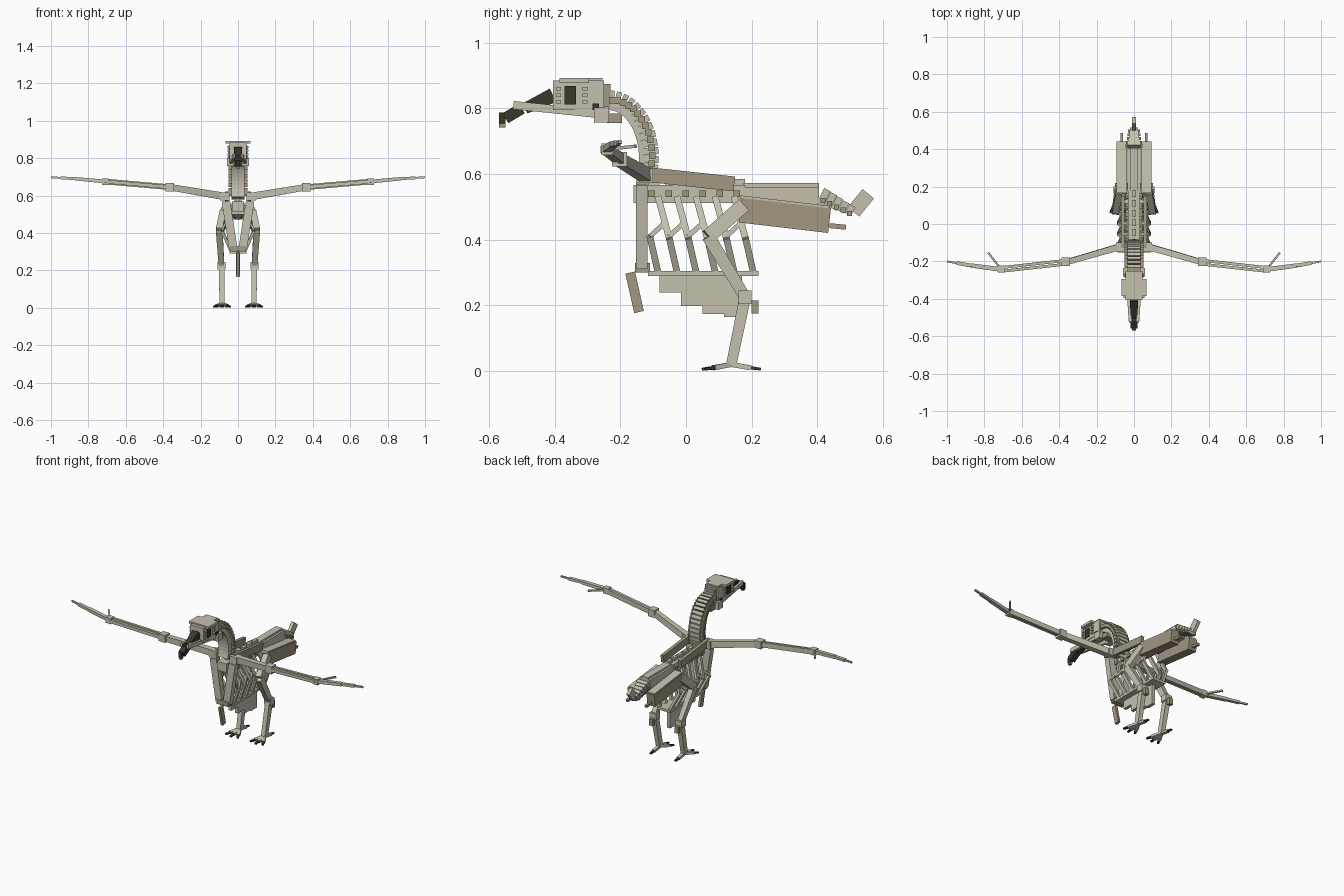
import bpy, bmesh
from math import sin, cos, radians
from mathutils import Vector, Matrix

cube = bpy.data.objects.get("Cube")
if cube:
    bpy.data.objects.remove(cube)


def material(name, *rgb):
    mat = bpy.data.materials.new(name)
    mat.use_nodes = True
    mat.diffuse_color = (*rgb, 1)
    shader = mat.node_tree.nodes["Principled BSDF"]
    shader.inputs["Base Color"].default_value = mat.diffuse_color
    return mat


BONE = material("pale bone", .56, .53, .43)
TAN = material("tan bone", .36, .31, .22)
DARK = material("dark horn", .045, .035, .025)

# Shared bone thicknesses
HAIR, FINE, SLIM, MEDIUM, STOUT, BROAD = .01, .015, .02, .035, .045, .09


def at(x, y, z):
    return Vector((x, y, z))


def out(distance):
    return Vector((distance, 0, 0))


def back(distance):
    return Vector((0, distance, 0))


def up(distance):
    return Vector((0, 0, distance))


def bar(name, start, end, width, height, mat=BONE, taper=1):
    """Four-sided bone between two points; bones off the centre are mirrored."""
    along = (end - start).normalized()
    sideways = back(1) if abs(along.x) > abs(along.y) + abs(along.z) else out(1)
    side = (sideways - along * sideways.dot(along)).normalized()
    over = along.cross(side)
    bm = bmesh.new()
    bmesh.ops.create_cube(bm, size=1)
    for v in bm.verts:
        at_end = v.co.z > 0
        scale = taper if at_end else 1
        centre = end if at_end else start
        v.co = centre + (side * v.co.x * width + over * v.co.y * height) * scale
    bmesh.ops.recalc_face_normals(bm, faces=bm.faces)
    mesh = bpy.data.meshes.new(name)
    bm.to_mesh(mesh)
    bm.free()
    mesh.materials.append(mat)
    ob = bpy.data.objects.new(name, mesh)
    bpy.context.collection.objects.link(ob)
    if start.x > 0:
        ob.modifiers.new("both_sides", 'MIRROR')


def block(name, front, length, width, height, mat=BONE):
    """Level block running back from the centre of its front face."""
    bar(name, front, front + back(length), width, height, mat)


# Skull with brow plate, eye sockets and ear holes
face = at(0, -.405, .84)
block("cranium", face, .155, BROAD, BROAD)
block("brow_plate", face + up(STOUT) + back(SLIM), BROAD, .135, FINE)
block("crown_plate", face + up(STOUT) + back(BROAD), .06, .08, FINE)
rear = face + back(.155)
block("skull_back", rear, SLIM, .07, .07, TAN)
cheek = face + out(STOUT)
block("eye_socket", cheek + back(MEDIUM), MEDIUM, HAIR, .055, DARK)
block("ear_hole", rear + out(STOUT) - back(MEDIUM) - up(MEDIUM), SLIM, HAIR, SLIM, DARK)
for level in (-SLIM, 0, SLIM):
    for setback in (HAIR, BROAD):
        block("socket_stud", cheek + back(setback) + up(level), FINE, SLIM, HAIR)

# Hooked beak and lower jaw
bridge = at(0, -.49, .8)
hook = at(0, -.55, .77)
bar("upper_beak", face, bridge, STOUT, STOUT, DARK, taper=.75)
bar("beak_hook", bridge - back(HAIR), hook, MEDIUM, MEDIUM, DARK)
block("beak_tip", hook - back(SLIM), SLIM, SLIM, MEDIUM, DARK)
block("beak_point", hook - back(SLIM) - up(SLIM), SLIM, FINE, FINE, TAN)
block("nostril_ridge", bridge - back(MEDIUM) + up(HAIR), SLIM, MEDIUM, FINE, DARK)
hinge = at(.04, -.28, .78)
bar("jaw_bar", at(SLIM, -.525, .81), hinge + back(STOUT), FINE, .025)
block("jaw_hinge", hinge, STOUT, MEDIUM, STOUT)
block("jaw_back", at(0, -.24, .77), STOUT, .07, .03, TAN)

# Neck vertebrae on an elliptical arc
def neck_point(degrees):
    return at(0, -.235 + .122 * cos(radians(degrees)), .65 + .175 * sin(radians(degrees)))


turn = 8
for degrees in range(90, -20, -turn):
    start, end = neck_point(degrees), neck_point(degrees - turn)
    bar("neck_vertebra", start, start.lerp(end, .9), .07, .06)
    block("neck_process", start + out(.04), SLIM, SLIM, SLIM, TAN)

# Spine, shoulder blades and pelvis
spine = at(0, -.16, .54)
block("spine", spine, .34, .065, .055)
for i in range(6):
    joint = spine + back(STOUT + i * .052)
    block("spine_process", joint + out(MEDIUM), SLIM, SLIM, SLIM, TAN)
    block("spine_ridge", joint + up(MEDIUM), MEDIUM, SLIM, SLIM)
bar("shoulder_blade", at(.06, -.13, .6), at(.06, .147, .57), SLIM, STOUT, TAN)
rump = at(0, .175, .53)
block("pelvis_ridge", rump, .23, .07, .06)
block("pelvis_cap", rump + up(MEDIUM), .23, STOUT, FINE)
pelvis, pelvis_end = at(.065, .165, .49), at(.065, .437, .458)
bar("pelvis_side", pelvis, pelvis_end, .055, .075, TAN)
bar("pelvis_plate", pelvis + up(.04), pelvis_end + up(.04), .05, HAIR)
bar("pelvis_spur", pelvis_end - up(FINE), pelvis_end + back(.05) - up(SLIM), FINE, FINE, TAN)

# Shrinking tail vertebrae and end plate
tail = at(0, .41, .535)
step = at(0, SLIM, -HAIR)
for i in range(5):
    size = 1 - i / 10
    bar("tail_vertebra", tail, tail + step * .95, .07 * size, .05 * size)
    block("tail_process", tail + out(MEDIUM * size) - up(FINE), FINE, SLIM, FINE, TAN)
    tail = tail + step
bar("tail_end_plate", tail, tail + at(0, STOUT, .055), SLIM, STOUT)

# Ribs: upper, slanting brace and lower
for i in range(6):
    gap = back(i * .058)
    root = at(MEDIUM, -.085, .53) + gap
    bend = at(.085, -.05, .4) + gap
    elbow = at(.085, -.11, .41) + gap
    if i < 5:
        bar("upper_rib", root, bend, FINE, SLIM)
        bar("rib_brace", root.lerp(bend, .6), elbow, HAIR, FINE)
    bar("lower_rib", elbow, at(MEDIUM, -.085, .3) + gap, FINE, SLIM)

# Breastbone and its stepped keel
block("breastbone", at(0, -.115, .297), .335, BROAD, FINE)
top = .295
for i in range(4):
    bottom = .165 + .075 * (1 - i / 3) ** 2
    front = -.08 + i * .065
    block("keel_step", at(0, front, (top + bottom) / 2), .17 - front, SLIM, top - bottom)
    top = bottom
chest = at(0, -.155, .315)
block("breastbone_front", chest, STOUT, .08, .03, TAN)
bar("coracoid", at(.065, -.135, .57), chest + out(.025) + back(SLIM), STOUT, MEDIUM)
bar("wishbone_blade", at(0, -.17, .3), at(0, -.143, .18), FINE, .03, TAN)

# Outstretched wings
shoulder = at(.07, -.12, .595)
elbow = at(.365, -.205, .645)
wrist = at(.71, -.243, .675)
knuckle = at(.87, -.222, .69)
tip = at(1, -.2, .698)
block("shoulder_joint", shoulder - back(.03), .05, .05, STOUT)
bar("upper_arm", shoulder, elbow, MEDIUM, .04, taper=.85)
block("elbow_joint", elbow - back(SLIM), STOUT, STOUT, STOUT)
bar("forearm_rear", elbow + back(HAIR), wrist + back(HAIR), FINE, .03)
bar("forearm_front", elbow - back(HAIR), wrist - back(HAIR), FINE, SLIM)
block("wrist_joint", wrist - back(FINE), MEDIUM, MEDIUM, MEDIUM)
bar("hand", wrist, knuckle, .025, SLIM, taper=.9)
bar("finger", knuckle, knuckle.lerp(tip, .6), SLIM, FINE)
bar("finger_tip", knuckle.lerp(tip, .5), tip, HAIR, HAIR)
bar("thumb", wrist, wrist + at(.07, BROAD, HAIR), HAIR, HAIR)

# Legs
hip = at(.08, .175, .505)
knee = at(.1, .068, .41)
ankle = at(.088, .18, .225)
foot = at(.085, .138, SLIM)
bar("thigh", hip, knee, MEDIUM, STOUT)
bar("shin", knee, ankle, MEDIUM, .04, taper=.85)
block("ankle_joint", ankle - back(SLIM), .04, STOUT, .04)
block("heel_spur", ankle + back(SLIM) - up(.03), SLIM, .025, .04, TAN)
bar("lower_leg", ankle, foot, .03, MEDIUM, taper=.9)

# Clawed toes: three forward, one back
for angle in (-28, 0, 28, 180):
    reach = Matrix.Rotation(radians(angle), 3, 'Z') @ back(-.06)
    toe_end = foot + reach - up(HAIR)
    bar("toe", foot, toe_end, SLIM, FINE)
    bar("claw", toe_end, toe_end + reach / 2 - up(.004), FINE, HAIR, DARK, taper=.8)
